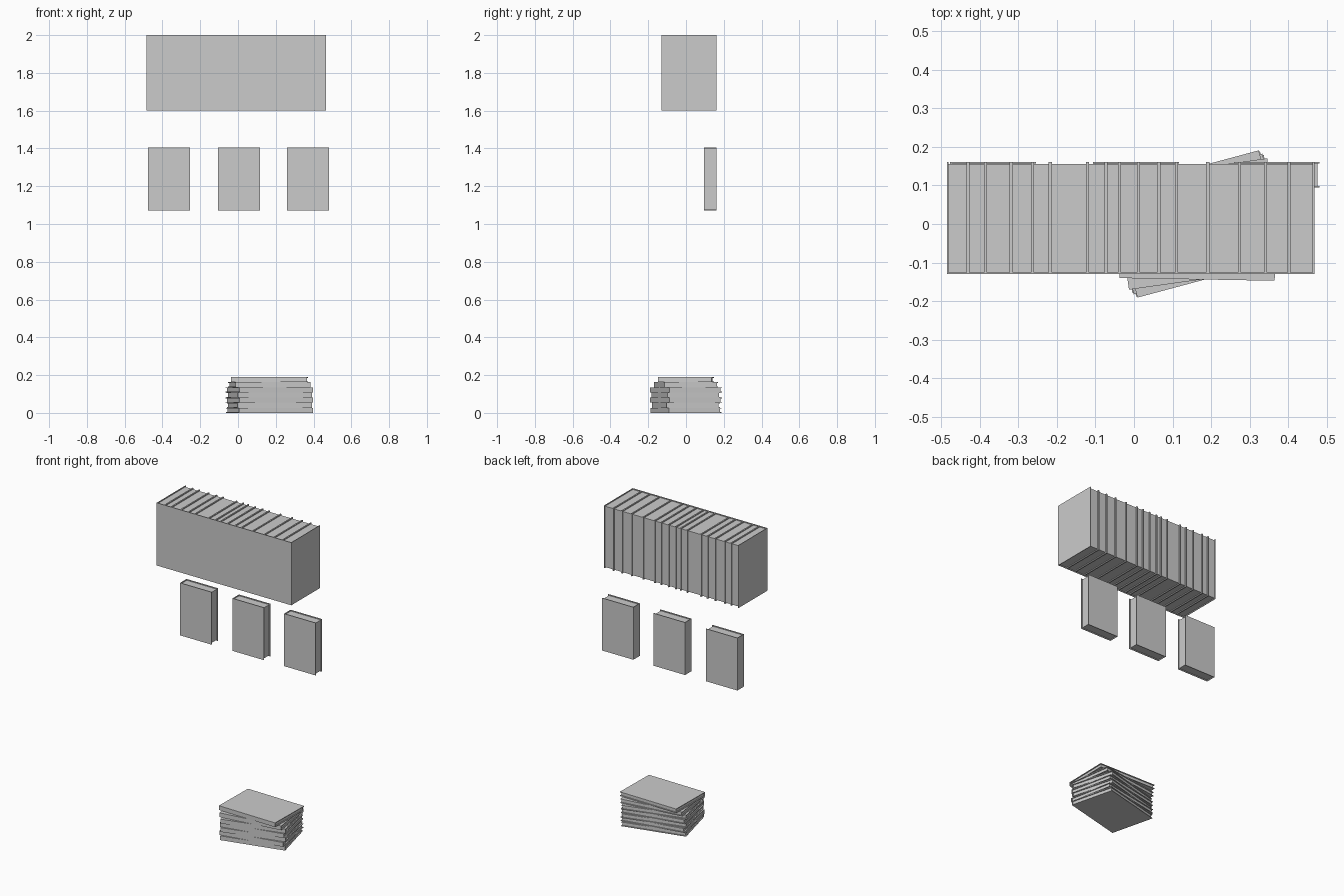
import bpy, bmesh
from math import radians, pi
from mathutils import Matrix, Vector

if "Cube" in bpy.data.objects:
    bpy.data.objects.remove(bpy.data.objects["Cube"])


def book(name, thick, depth, height, matrix, cover=0.004, inset=0.006):
    """Book standing upright: thickness on x, spine at -y, height on z, centred."""
    bm = bmesh.new()
    # C-shaped cover profile (left board, spine, right board)
    t, d, h = thick / 2, depth / 2, height / 2
    outline = [(-t, -d), (t, -d), (t, d), (t - cover, d),
               (t - cover, -d + cover), (-t + cover, -d + cover),
               (-t + cover, d), (-t, d)]
    base = bm.faces.new([bm.verts.new((x, y, -h)) for x, y in outline])
    ext = bmesh.ops.extrude_face_region(bm, geom=[base])
    top = [v for v in ext["geom"] if isinstance(v, bmesh.types.BMVert)]
    bmesh.ops.translate(bm, verts=top, vec=(0, 0, height))
    # page block, set back from the open edges
    y0, y1 = -d + cover, d - inset
    size = (thick - 2 * cover, y1 - y0, height - 2 * inset)
    bmesh.ops.create_cube(bm, size=1, matrix=Matrix.Translation((0, (y0 + y1) / 2, 0))
                          @ Matrix.Diagonal((*size, 1)))
    bmesh.ops.recalc_face_normals(bm, faces=bm.faces)
    mesh = bpy.data.meshes.new(name)
    bm.to_mesh(mesh)
    bm.free()
    obj = bpy.data.objects.new(name, mesh)
    obj.matrix_world = matrix
    bpy.context.collection.objects.link(obj)
    return obj


# Upper row: upright books, spines to the front
edges = [-0.485, -0.430, -0.385, -0.318, -0.263, -0.217, -0.120, -0.073, -0.038,
         0.012, 0.064, 0.110, 0.191, 0.273, 0.341, 0.402, 0.467]
for i, (a, b) in enumerate(zip(edges, edges[1:])):
    book(f"row_book_{i + 1}", b - a, 0.29, 0.40,
         Matrix.Translation(((a + b) / 2, 0.016, 1.80)))

# Middle row: three books with covers to the front, spines to the left
for i, x in enumerate((-0.365, 0.005, 0.370)):
    book(f"display_book_{i + 1}", 0.066, 0.222, 0.335,
         Matrix.Translation((x, 0.128, 1.238)) @ Matrix.Rotation(-pi / 2, 4, 'Z'))

# Bottom stack: books lying flat, each turned a little
flat = Matrix(((0, 0, 1, 0), (0, 1, 0, 0), (-1, 0, 0, 0), (0, 0, 0, 1)))
step = 0.19 / 7
for i, turn in enumerate((14, 11, 15, 12, 15, 8, -1)):
    book(f"stack_book_{i + 1}", step, 0.287, 0.402,
         Matrix.Translation((0.166, 0, step * (i + 0.5)))
         @ Matrix.Rotation(radians(turn), 4, 'Z') @ flat)
